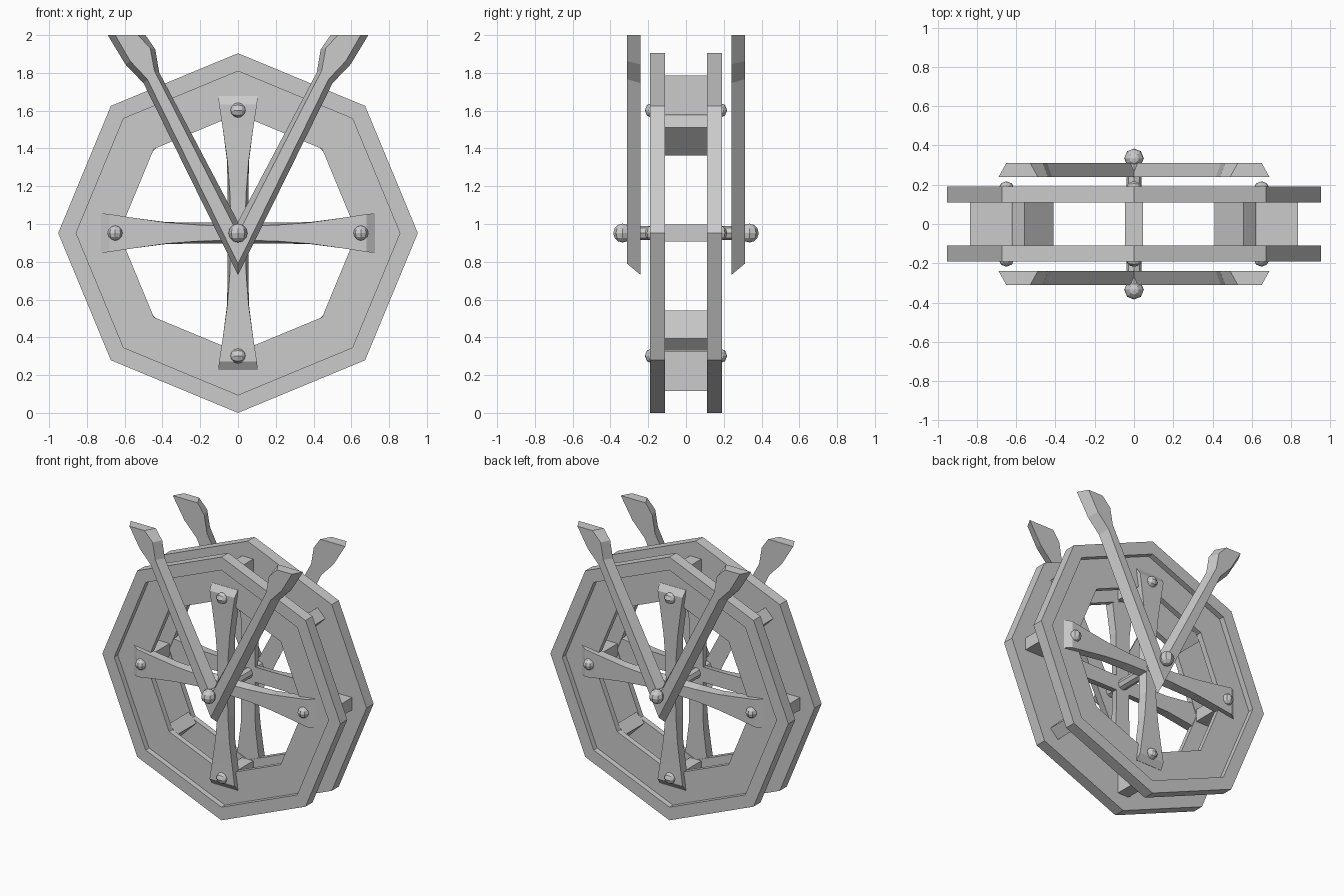
import bpy, bmesh
from math import sin, cos, pi
from mathutils import Matrix, Vector

if "Cube" in bpy.data.objects:
    bpy.data.objects.remove(bpy.data.objects["Cube"])

HUB = Vector((0, 0, 0.952))

grey = bpy.data.materials.new("plain_grey")
grey.use_nodes = True
grey.diffuse_color = (0.6, 0.6, 0.6, 1)
grey.node_tree.nodes["Principled BSDF"].inputs["Base Color"].default_value = (0.6, 0.6, 0.6, 1)


def finish(name, bm, place=Matrix()):
    bmesh.ops.recalc_face_normals(bm, faces=bm.faces)
    bm.transform(Matrix.Translation(HUB) @ place)
    # keep outward normals after mirroring
    if place.determinant() < 0:
        bmesh.ops.reverse_faces(bm, faces=bm.faces)
    mesh = bpy.data.meshes.new(name)
    bm.to_mesh(mesh)
    bm.free()
    mesh.materials.append(grey)
    obj = bpy.data.objects.new(name, mesh)
    bpy.context.collection.objects.link(obj)
    return obj


def loft(name, sections, place=Matrix(), closed=False):
    """Skin matching loops of points; closed joins the last loop to the first."""
    bm = bmesh.new()
    loops = [[bm.verts.new(p) for p in s] for s in sections]
    pairs = list(zip(loops, loops[1:]))
    if closed:
        pairs.append((loops[-1], loops[0]))
    else:
        bm.faces.new(loops[0])
        bm.faces.new(loops[-1])
    for a, b in pairs:
        for i in range(len(a)):
            j = (i + 1) % len(a)
            bm.faces.new((a[i], a[j], b[j], b[i]))
    return finish(name, bm, place)


def octagon(radius, y, turn=0.0):
    return [(radius * cos(i * pi / 4 + turn), y, radius * sin(i * pi / 4 + turn)) for i in range(8)]


def ball(name, radius, centre, place):
    bm = bmesh.new()
    bmesh.ops.create_uvsphere(bm, u_segments=8, v_segments=6, radius=radius)
    bm.transform(Matrix.Translation(centre))
    finish(name, bm, place)


# Axle running through both sides
loft("axle", [octagon(0.038, -0.33), octagon(0.038, 0.33)])

# Spacer blocks at the eight corners between the rims
for i in range(8):
    block = [[(r, y, z) for y, z in ((-0.11, -0.045), (0.11, -0.045), (0.11, 0.045), (-0.11, 0.045))]
             for r in (0.625, 0.835)]
    loft("spacer_block", block, Matrix.Rotation(i * pi / 4, 4, "Y"))

# Arm outline: distance from hub, front y, front half width, back half width
ARM = [(0.0, -0.175, 0.038, 0.055), (0.2, -0.175, 0.042, 0.055), (0.38, -0.178, 0.056, 0.058),
       (0.55, -0.18, 0.08, 0.08), (0.68, -0.182, 0.1, 0.1), (0.725, -0.152, 0.105, 0.105)]

# V-shaped paddle outline (right half), wide inner face and narrower outer face
PADDLE_INNER = [(0, -0.222), (0.5, 0.793), (0.596, 0.893), (0.69, 1.048),
                (0.49, 1.048), (0.438, 0.973), (0.417, 0.85), (0, 0.06)]
PADDLE_OUTER = [(0, -0.162), (0.48, 0.815), (0.57, 0.91), (0.65, 1.048),
                (0.53, 1.048), (0.465, 0.98), (0.443, 0.86), (0, -0.005)]

for side, flip in (("front", Matrix()), ("back", Matrix.Scale(-1, 4, (0, 1, 0)))):
    # Rim with a raised outer lip and a recessed inner plate
    rim = [(0.952, -0.11), (0.952, -0.19), (0.857, -0.19), (0.857, -0.15), (0.63, -0.15), (0.63, -0.11)]
    loft(side + "_rim", [octagon(r, y) for r, y in rim], flip, closed=True)

    # Four flared arms, each with a bolt
    for i in range(4):
        turn = flip @ Matrix.Rotation(i * pi / 2, 4, "Y")
        arm = [[(r, y, -wf), (r, y, wf), (r, -0.115, wb), (r, -0.115, -wb)] for r, y, wf, wb in ARM]
        loft(side + "_arm", arm, turn)
        ball(side + "_bolt", 0.04, (0.65, -0.178, 0), turn)

    # Paddles and hub cap
    for name, mirror in (("left", 1), ("right", -1)):
        paddle = [[(x, y, z) for x, z in outline]
                  for outline, y in ((PADDLE_INNER, -0.24), (PADDLE_OUTER, -0.312))]
        loft(f"{side}_{name}_paddle", paddle, flip @ Matrix.Scale(mirror, 4, (1, 0, 0)))
    ball(side + "_hub_cap", 0.05, (0, -0.335, 0), flip)
